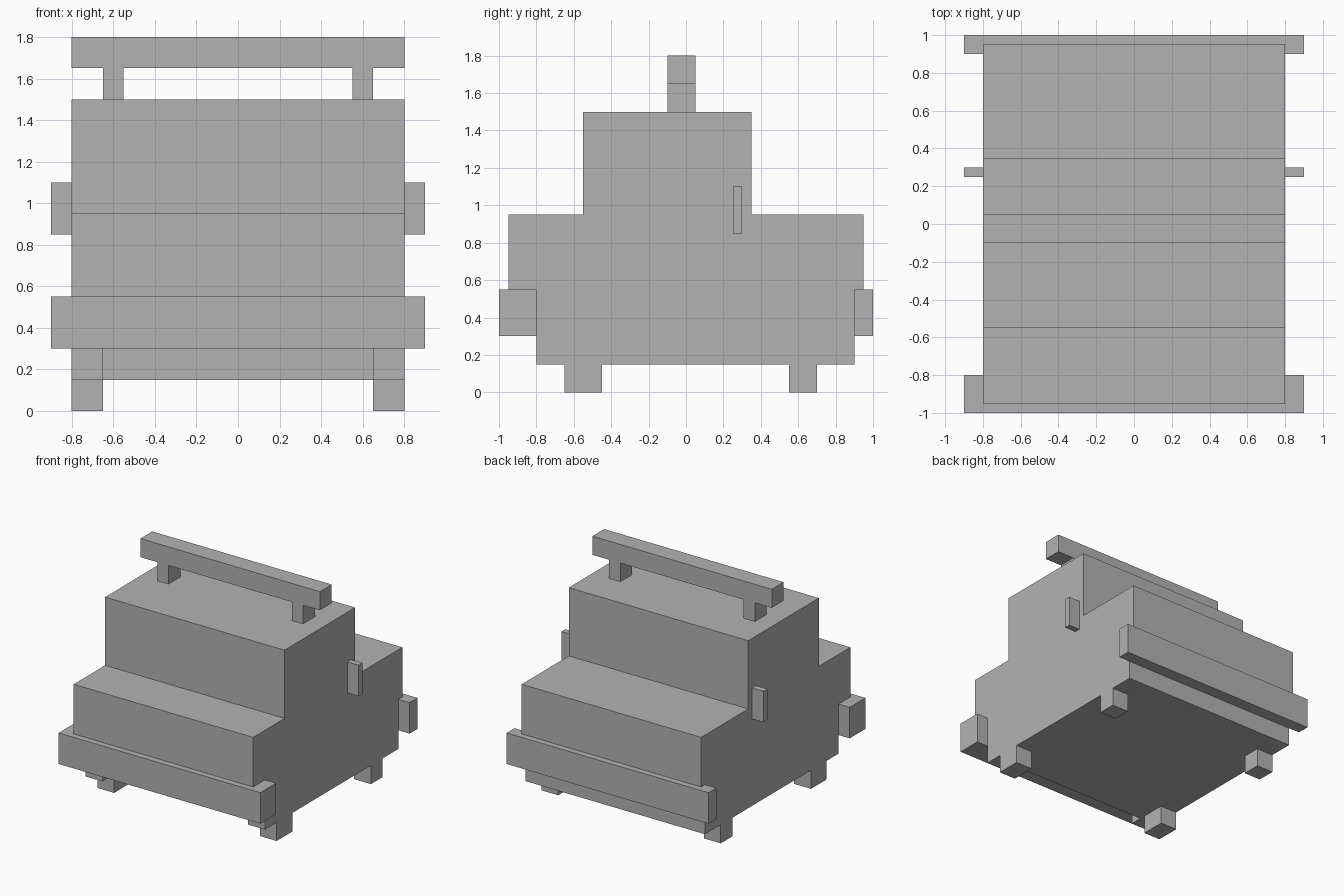
import bpy
import bmesh

cube = bpy.data.objects.get("Cube")
if cube:
    bpy.data.objects.remove(cube, do_unlink=True)

grey = bpy.data.materials.new("plain_grey")
grey.use_nodes = True
grey.diffuse_color = (0.45, 0.45, 0.45, 1)
grey.node_tree.nodes["Principled BSDF"].inputs["Base Color"].default_value = (0.45, 0.45, 0.45, 1)


def extrude_profile(name, profile, x0, x1):
    """Extrude a side profile of (y, z) points from x0 to x1."""
    bm = bmesh.new()
    face = bm.faces.new([bm.verts.new((x0, y, z)) for y, z in profile])
    ext = bmesh.ops.extrude_face_region(bm, geom=[face])
    verts = [v for v in ext["geom"] if isinstance(v, bmesh.types.BMVert)]
    bmesh.ops.translate(bm, verts=verts, vec=(x1 - x0, 0, 0))
    bmesh.ops.recalc_face_normals(bm, faces=bm.faces)
    mesh = bpy.data.meshes.new(name)
    bm.to_mesh(mesh)
    bm.free()
    mesh.materials.append(grey)
    obj = bpy.data.objects.new(name, mesh)
    bpy.context.collection.objects.link(obj)
    return obj


def box(name, x, y, z):
    (y0, y1), (z0, z1) = y, z
    return extrude_profile(name, [(y0, z0), (y1, z0), (y1, z1), (y0, z1)], *x)


def box_pair(name, x, y, z):
    box("left_" + name, x, y, z)
    box("right_" + name, (-x[1], -x[0]), y, z)


# Body: stepped hood, cabin and trunk, recessed under the front bumper
body_profile = [
    (-0.7, 0.15), (0.9, 0.15), (0.9, 0.55), (0.95, 0.55), (0.95, 0.95),
    (0.35, 0.95), (0.35, 1.5), (-0.55, 1.5), (-0.55, 0.95), (-0.95, 0.95),
    (-0.95, 0.55), (-0.8, 0.55), (-0.8, 0.3), (-0.7, 0.3),
]
extrude_profile("body", body_profile, -0.8, 0.8)
box_pair("front_corner", (0.65, 0.8), (-0.8, -0.7), (0.15, 0.3))

# Bumpers
box("front_bumper", (-0.9, 0.9), (-1, -0.8), (0.3, 0.55))
box("rear_bumper", (-0.9, 0.9), (0.9, 1), (0.3, 0.55))

# Wheels
box_pair("front_wheel", (0.65, 0.8), (-0.65, -0.45), (0, 0.15))
box_pair("rear_wheel", (0.65, 0.8), (0.55, 0.7), (0, 0.15))

# Side mirrors
box_pair("mirror", (0.8, 0.9), (0.25, 0.3), (0.85, 1.1))

# Roof light bar on two posts
box_pair("bar_post", (0.55, 0.65), (-0.1, 0.05), (1.5, 1.65))
box("light_bar", (-0.8, 0.8), (-0.1, 0.05), (1.65, 1.8))
